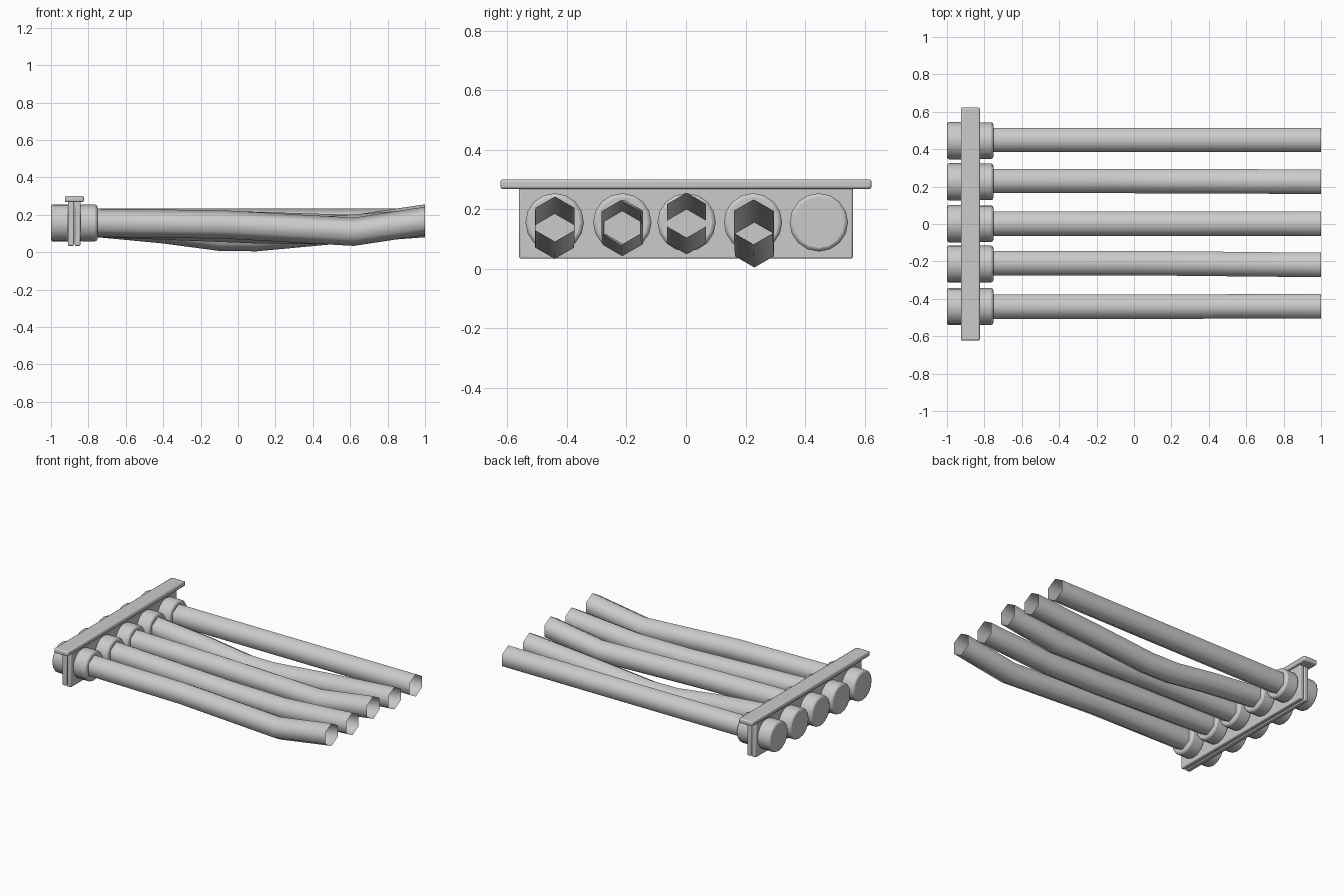
import bpy, bmesh, math
from mathutils import Vector

if "Cube" in bpy.data.objects:
    bpy.data.objects.remove(bpy.data.objects["Cube"])


def finish(ob, bevel=0.0, segments=2, angle=35):
    if bevel:
        m = ob.modifiers.new("edge_bevel", 'BEVEL')
        m.width = bevel
        m.segments = segments
        m.limit_method = 'ANGLE'
        m.angle_limit = math.radians(40)
    bpy.ops.object.select_all(action='DESELECT')
    ob.select_set(True)
    bpy.context.view_layer.objects.active = ob
    bpy.ops.object.shade_smooth_by_angle(angle=math.radians(angle))


def box(name, x0, x1, hy, z0, z1, bevel):
    bpy.ops.mesh.primitive_cube_add(size=1, location=((x0 + x1) / 2, 0, (z0 + z1) / 2))
    ob = bpy.context.object
    ob.name = name
    ob.scale = (x1 - x0, 2 * hy, z1 - z0)
    bpy.ops.object.transform_apply(location=False, rotation=False, scale=True)
    finish(ob, bevel)


def collar(name, x0, x1, y, r):
    bpy.ops.mesh.primitive_cylinder_add(vertices=16, radius=r, depth=x1 - x0,
                                        location=((x0 + x1) / 2, y, 0.156),
                                        rotation=(0, math.pi / 2, 0))
    ob = bpy.context.object
    ob.name = name
    finish(ob, 0.012)


def hose(name, path, r=0.0755, sides=6):
    # open hexagonal tube, sections kept upright along x
    bm = bmesh.new()
    rings = []
    for p in path:
        rings.append([bm.verts.new(Vector(p) + Vector((0, r * math.sin(a), r * math.cos(a))))
                      for a in (2 * math.pi * i / sides for i in range(sides))])
    for a, b in zip(rings, rings[1:]):
        for i in range(sides):
            j = (i + 1) % sides
            bm.faces.new((a[i], a[j], b[j], b[i]))
    bmesh.ops.recalc_face_normals(bm, faces=bm.faces)
    # make sure the normals point outwards
    bm.faces.ensure_lookup_table()
    f = bm.faces[0]
    c = (Vector(path[0]) + Vector(path[1])) / 2
    if f.normal.dot(f.calc_center_median() - c) < 0:
        bmesh.ops.reverse_faces(bm, faces=bm.faces)
    me = bpy.data.meshes.new(name)
    bm.to_mesh(me)
    bm.free()
    ob = bpy.data.objects.new(name, me)
    bpy.context.collection.objects.link(ob)
    finish(ob, angle=65)


# mounting plates and top cap
box("rear_plate", -0.909, -0.877, 0.56, 0.034, 0.275, 0.006)
box("front_plate", -0.873, -0.843, 0.56, 0.034, 0.275, 0.006)
box("top_cap", -0.926, -0.824, 0.623, 0.268, 0.30, 0.008)

# each hose: y at start, y at end, and (x, z) bends
hoses = [
    (-0.442, -0.440, [(-0.08, 0.148), (0.62, 0.109), (1, 0.167)]),
    (-0.209, -0.219, [(0.1, 0.122), (0.5, 0.118), (1, 0.155)]),
    (0.002, 0.002, [(-0.1, 0.146), (0.62, 0.124), (1, 0.18)]),
    (0.230, 0.226, [(-0.4, 0.122), (-0.1, 0.082), (0.1, 0.08), (0.5, 0.117), (1, 0.157)]),
    (0.449, 0.449, [(1, 0.157)]),
]
collar_y = (-0.441, -0.214, 0.002, 0.225, 0.446)
for n, (cy, (y0, y1, bends)) in enumerate(zip(collar_y, hoses), 1):
    collar(f"rear_collar_{n}", -1.0, -0.903, cy, 0.1)
    collar(f"front_collar_{n}", -0.848, -0.752, cy, 0.098)
    path = [(-0.77, y0, 0.157)]
    path += [(x, y0 + (y1 - y0) * max(0, x), z) for x, z in bends]
    hose(f"hose_{n}", path)
